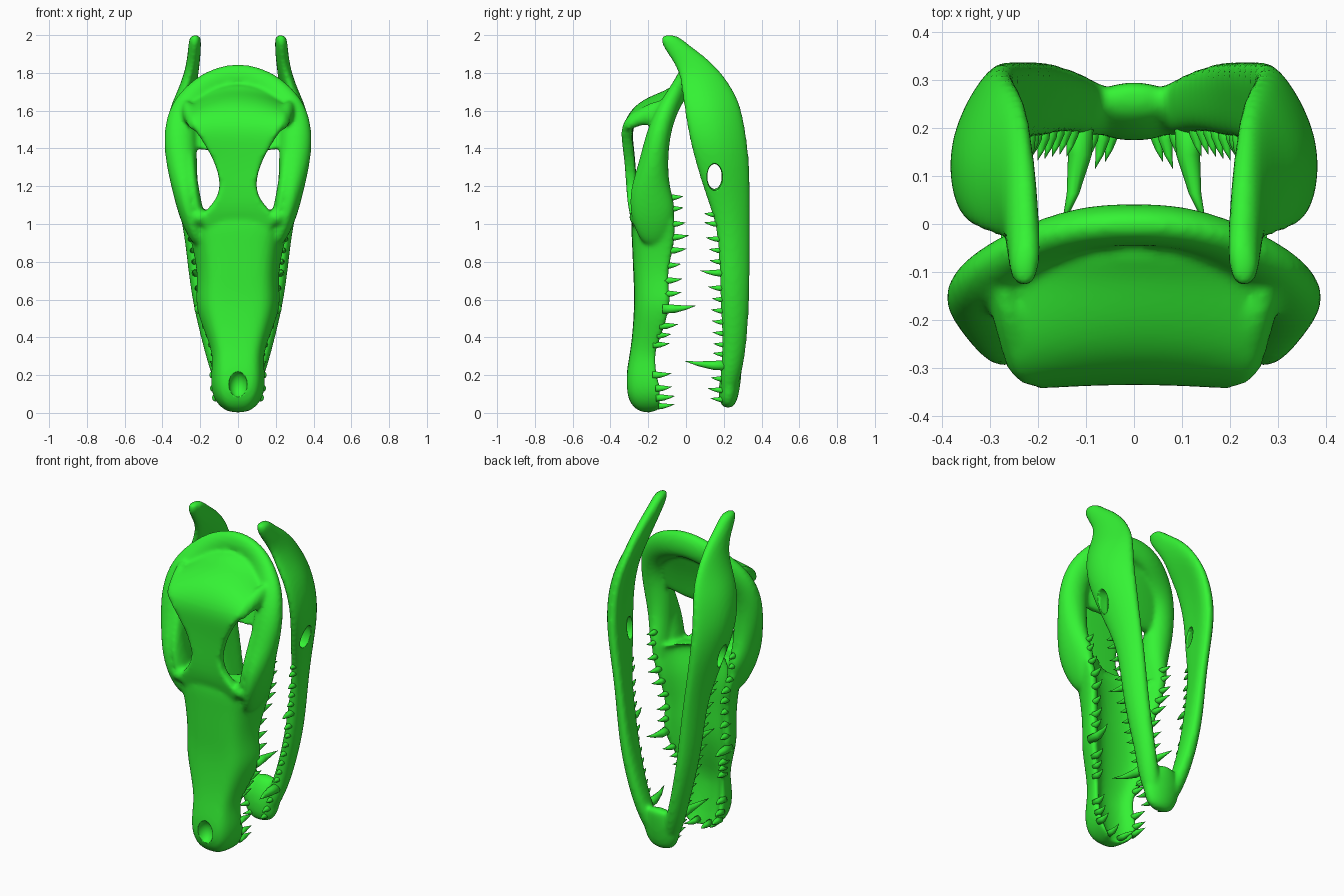
import bpy, bmesh, math
from mathutils import Vector

if "Cube" in bpy.data.objects:
    bpy.data.objects.remove(bpy.data.objects["Cube"])

mat = bpy.data.materials.new("green_bone")
mat.diffuse_color = (0.035, 0.9, 0.035, 1)
mat.use_nodes = True
mat.node_tree.nodes["Principled BSDF"].inputs["Base Color"].default_value = mat.diffuse_color


def finish(bm, name):
    bmesh.ops.recalc_face_normals(bm, faces=bm.faces)
    for f in bm.faces:
        f.smooth = True
    me = bpy.data.meshes.new(name)
    bm.to_mesh(me)
    bm.free()
    ob = bpy.data.objects.new(name, me)
    bpy.context.collection.objects.link(ob)
    me.materials.append(mat)
    return ob


def add_mirror(ob):
    ob.modifiers.new("Mirror", 'MIRROR').use_mirror_merge = False


def fuse(ob, voxel):
    """Round the lofted parts and melt them into one bone."""
    ob.modifiers.new("Round", 'SUBSURF').levels = 2
    ob.modifiers["Round"].render_levels = 2
    r = ob.modifiers.new("Fuse", 'REMESH')
    r.mode, r.voxel_size, r.use_smooth_shade = 'VOXEL', voxel, True
    s = ob.modifiers.new("Soften", 'SMOOTH')
    s.factor, s.iterations = 0.5, 8


def loft(bm, rings):
    loops = [[bm.verts.new(p) for p in r] for r in rings]
    n = len(loops[0])
    for a, b in zip(loops, loops[1:]):
        for i in range(n):
            bm.faces.new((a[i], a[(i + 1) % n], b[(i + 1) % n], b[i]))
    bm.faces.new(loops[0][::-1])
    bm.faces.new(loops[-1])


def ball(bm, loc, scale, seg=10):
    for v in bmesh.ops.create_uvsphere(bm, u_segments=seg, v_segments=seg, radius=1)['verts']:
        v.co = Vector([c * s + l for c, s, l in zip(v.co, scale, loc)])


def cut(ob, name, loc, scale):
    bm = bmesh.new()
    ball(bm, loc, scale, 24)
    c = finish(bm, name)
    c.hide_render = c.hide_viewport = True
    m = ob.modifiers.new("Cut", 'BOOLEAN')
    m.operation, m.object, m.solver = 'DIFFERENCE', c, 'EXACT'


def ribbon(bm, stations, t, bow):
    """Slab across x along (y, z, half width, edge drop) stations; bow moves the edges in y."""
    us = (-1, -0.92, -0.5, 0, 0.5, 0.92, 1)
    rings = []
    for i, (y, z, w, drop) in enumerate(stations):
        p, q = stations[max(i - 1, 0)], stations[min(i + 1, len(stations) - 1)]
        n = Vector((0, p[1] - q[1], q[0] - p[0])).normalized() * t / 2
        mid = [Vector((u * w, y + bow * (u * w / 0.27) ** 2, z - drop * u * u)) for u in us]
        rings.append([m + n for m in mid] + [m - n for m in reversed(mid)])
    loft(bm, rings)


def lerp(table, z, k):
    for a, b in zip(table, table[1:]):
        if z <= b[0]:
            f = (z - a[0]) / (b[0] - a[0])
            return a[k] + f * (b[k] - a[k])
    return table[-1][k]


skull = bmesh.new()

# Snout: z, front y, tooth-edge y, half width, palate depth
SNOUT = [(0.0, -.23, -.155, .04, .2), (0.03, -.285, -.13, .1, .3), (0.1, -.316, -.128, .145, .35),
         (0.2, -.318, -.148, .148, .35), (0.3, -.3, -.168, .135, .35), (0.4, -.285, -.132, .168, .35),
         (0.55, -.275, -.08, .23, .4), (0.65, -.275, -.086, .224, .4), (0.75, -.28, -.094, .22, .4),
         (0.9, -.286, -.056, .25, .5), (1.0, -.292, -.052, .285, .6), (1.09, -.28, -.065, .3, .7)]


def snout_ring(z, f, b, w, k):
    d = b - f
    half = [(.35, f), (.66, f + .06 * d), (.85, f + .3 * d), (.97, f + .7 * d),
            (1, b), (.8, b), (.64, b - k * .7 * d), (.25, b - k * d)]
    return [(x * w, y, z) for x, y in half] + [(-x * w, y, z) for x, y in reversed(half)]


loft(skull, [snout_ring(*s) for s in SNOUT])

# Forehead: narrow bar between the eye sockets widening to a domed shield
ribbon(skull, [(-.24, .96, .2, 0), (-.262, 1.04, .2, 0), (-.278, 1.09, .13, -.02), (-.287, 1.18, .092, 0),
               (-.292, 1.28, .105, 0), (-.3, 1.38, .15, 0), (-.312, 1.48, .215, 0), (-.295, 1.55, .255, .02),
               (-.245, 1.62, .265, .05), (-.16, 1.665, .27, .07), (-.08, 1.695, .27, .09),
               (-.02, 1.75, .24, .1)], .055, -.015)

# Back wall of the skull below the crest
ribbon(skull, [(-.135, 1.36, .27, -.03), (-.115, 1.45, .3, 0), (-.08, 1.57, .31, 0),
               (-.04, 1.67, .25, 0), (-.01, 1.76, .14, 0)], .045, -.03)

# Cheek arches and crest: x, y, z, radial half size, depth half size
HALF = [(.2, -.17, .88, .03, .06), (.243, -.172, 1.0, .05, .11), (.268, -.178, 1.1, .058, .12),
        (.283, -.19, 1.2, .068, .1), (.298, -.172, 1.33, .083, .075), (.312, -.15, 1.47, .084, .064),
        (.29, -.105, 1.6, .08, .06), (.2, -.04, 1.7, .078, .047), (.1, -.005, 1.755, .078, .044)]
path = HALF + [(0, 0, 1.774, .078, .042)] + [(-p[0], *p[1:]) for p in reversed(HALF)]
rings = []
for i, (x, y, z, a, b) in enumerate(path):
    p, q = path[max(i - 1, 0)], path[min(i + 1, len(path) - 1)]
    n = Vector((q[2] - p[2], 0, p[0] - q[0])).normalized()
    rings.append([Vector((x, y, z)) + n * a * 1.08 * math.cos(t) + Vector((0, b * 1.08 * math.sin(t), 0))
                  for t in [k * math.pi / 5 for k in range(10)]])
loft(skull, rings)

# Brow knobs, socket rims and the bars from shield corner back to the crest
BAR = ((.225, -.325, 1.51, .04, .035), (.24, -.26, 1.56, .04, .045),
       (.26, -.19, 1.585, .04, .065), (.28, -.1, 1.6, .04, .075))
RIM = ((.2, -.2, 1.0, .04, .09), (.225, -.215, 1.1, .038, .085), (.24, -.222, 1.2, .034, .075),
       (.25, -.21, 1.3, .03, .05), (.26, -.18, 1.42, .03, .04))
for s in (-1, 1):
    ball(skull, (s * .205, -.25, 1.035), (.055, .055, .045))
    turns = [k * math.pi / 4 for k in range(8)]
    loft(skull, [[(s * (x + r * math.cos(t)), y, z + h * math.sin(t)) for t in turns]
                 for x, y, z, r, h in BAR])
    loft(skull, [[(s * (x + r * math.cos(t)), y + h * math.sin(t), z) for t in turns]
                 for x, y, z, r, h in RIM])

ob = finish(skull, "skull")
fuse(ob, 0.011)
cut(ob, "nostril_cutter", (0, -.325, .15), (.05, .06, .07))

# Lower jaw branch: z, front y, back y, inner x, outer x, inward curl of the back edge
JAW = [(.06, .19, .25, .01, .075, 0), (.2, .178, .295, .045, .145, 0), (.35, .195, .322, .095, .185, 0),
       (.6, .178, .34, .16, .248, .01), (.85, .172, .342, .2, .275, .02), (1.0, .155, .343, .225, .296, .025),
       (1.15, .1, .345, .25, .33, .03), (1.3, .05, .345, .28, .37, .045), (1.45, .01, .33, .3, .395, .06),
       (1.6, -.015, .305, .285, .372, .06), (1.7, -.03, .265, .25, .325, .04),
       (1.8, -.038, .195, .215, .285, .01), (1.88, -.085, .115, .2, .27, 0),
       (1.95, -.133, .015, .197, .263, 0), (2.005, -.137, -.05, .197, .257, 0)]


def jaw_ring(z, f, b, i, o, curl):
    c, d, w = (i + o) / 2, b - f, o - i
    return [(c, f - .004, z), (o - .1 * w, f + .1 * d, z), (o + .004, f + .5 * d, z),
            (o - .2 * w - curl * .8, f + .9 * d, z), (c - .1 * w - curl, b + .004, z),
            (i - curl, f + .9 * d, z), (i - .003 - curl * .2, f + .5 * d, z), (i + .1 * w, f + .1 * d, z)]


jaw = bmesh.new()
loft(jaw, [jaw_ring(*s) for s in JAW])

# Chin joining both branches
CHIN = [(.025, .2, .245, .05), (.06, .175, .27, .095), (.13, .172, .285, .12),
        (.19, .182, .292, .12), (.24, .205, .295, .09), (.28, .235, .295, .06)]
loft(jaw, [[(w * math.cos(t), (f + b) / 2 + (b - f) / 2 * math.sin(t) * 1.05, z)
            for t in [k * math.pi / 6 for k in range(12)]] for z, f, b, w in CHIN])
ob = finish(jaw, "lower_jaw")
add_mirror(ob)
fuse(ob, 0.011)
for s, side in ((-1, "left"), (1, "right")):
    cut(ob, "jaw_window_cutter_" + side, (s * .33, .152, 1.25), (.15, .042, .072))


def teeth(name, items, sign):
    """Curved pointed teeth; items are (x, y, z, length, radius)."""
    bm = bmesh.new()
    for x, y, z, ln, r in items:
        rings = []
        for s, k in ((-.25, 1), (.25, .8), (.65, .42), (1, .03)):
            cx, cz = x + .2 * ln * s * s, z + .12 * ln * s * s
            rings.append([(cx + r * k * math.cos(t), y + sign * ln * s, cz + r * k * math.sin(t))
                          for t in [j * math.pi / 5 for j in range(10)]])
        loft(bm, rings)
    add_mirror(finish(bm, name))


# Upper teeth point back, lower teeth point forward: z -> length
UP = {.035: .09, .08: .08, .13: .07, .2: .08, .36: .07, .41: .06, .46: .08, .55: .14, .63: .07,
      .7: .08, .78: .07, .86: .08, .93: .08, 1.0: .06, 1.08: .06, 1.14: .06}
upper = [(lerp(SNOUT, z, 3) * .88, lerp(SNOUT, z, 2) - .01, z, ln, .012 + .11 * ln) for z, ln in UP.items()]
upper[0] = (.04, -.15, .035, .09, .02)
teeth("upper_teeth", upper, 1)
LOW = {.07: .07, .12: .08, .18: .06, .25: .2, .31: .06, .36: .06, .42: .06, .48: .06, .54: .06,
       .6: .05, .66: .07, .74: .11, .8: .06, .86: .06, .92: .07, 1.0: .07, 1.05: .05}
lower = [((lerp(JAW, z, 3) + lerp(JAW, z, 4)) / 2, lerp(JAW, z, 1) + .01, z, ln, .011 + .1 * ln)
         for z, ln in LOW.items()]
teeth("lower_teeth", lower, -1)
